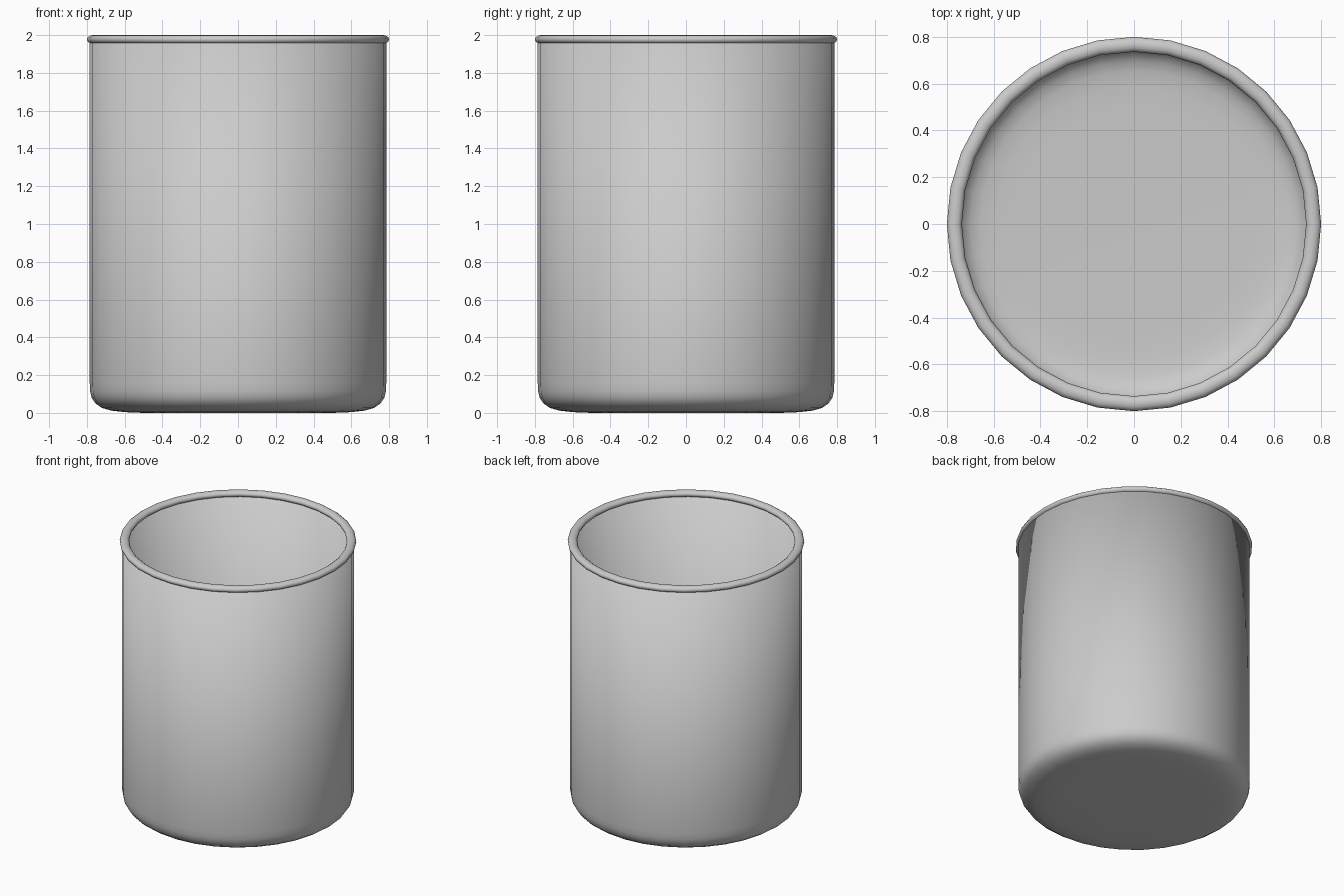
import bpy, bmesh, math

if "Cube" in bpy.data.objects:
    bpy.data.objects.remove(bpy.data.objects["Cube"])

SIDES = 32


def lathe(name, profile, closed=False):
    """Spin an (r, z) profile around z; r = 0 ends become single points."""
    bm = bmesh.new()
    rings = []
    for r, z in profile:
        if r == 0:
            rings.append([bm.verts.new((0, 0, z))] * SIDES)
        else:
            rings.append([bm.verts.new((r * math.cos(2 * math.pi * i / SIDES),
                                        r * math.sin(2 * math.pi * i / SIDES), z))
                          for i in range(SIDES)])
    pairs = list(zip(rings, rings[1:]))
    if closed:
        pairs.append((rings[-1], rings[0]))
    for a, b in pairs:
        for i in range(SIDES):
            j = (i + 1) % SIDES
            corners = list(dict.fromkeys((a[i], a[j], b[j], b[i])))
            bm.faces.new(corners)
    bmesh.ops.recalc_face_normals(bm, faces=bm.faces)
    mesh = bpy.data.meshes.new(name)
    bm.to_mesh(mesh)
    bm.free()
    for p in mesh.polygons:
        p.use_smooth = True
    obj = bpy.data.objects.new(name, mesh)
    bpy.context.collection.objects.link(obj)
    return obj


# Thin-walled body with a softly rounded base, open at the top
outer = [(0, 0), (0.5, 0), (0.6, 0.004), (0.67, 0.012), (0.72, 0.026),
         (0.755, 0.05), (0.775, 0.08), (0.783, 0.115), (0.785, 0.16), (0.785, 1.975)]
inner = [(0.757, 1.975), (0.757, 0.18), (0.754, 0.13), (0.745, 0.098),
         (0.728, 0.072), (0.698, 0.05), (0.655, 0.038), (0.59, 0.031),
         (0.5, 0.028), (0, 0.028)]
lathe("cup_body", outer + inner)

# Rolled rim around the mouth
rim = [(0.768 + 0.032 * math.cos(2 * math.pi * k / 12),
        1.977 + 0.023 * math.sin(2 * math.pi * k / 12)) for k in range(12)]
lathe("rolled_rim", rim, closed=True)
